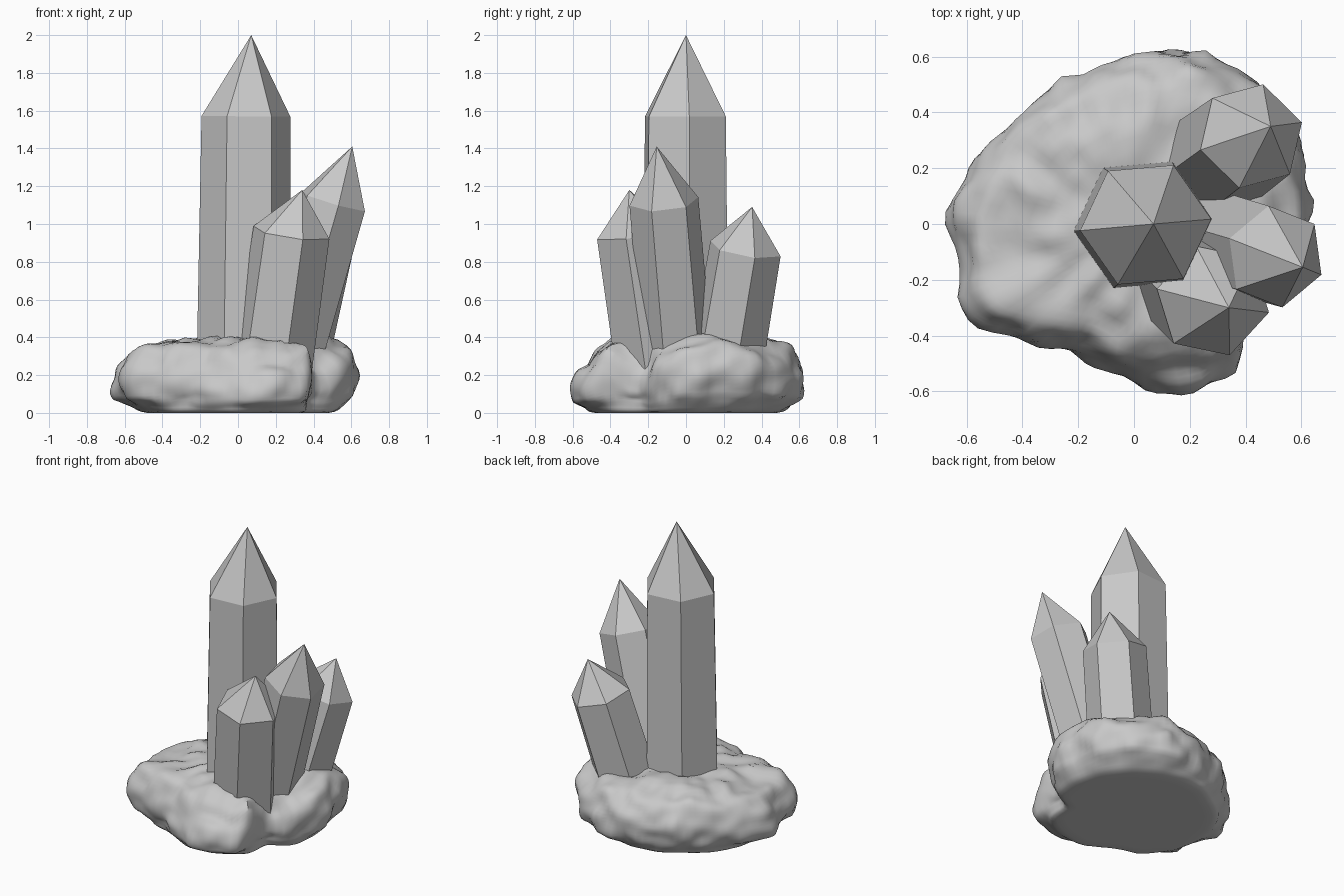
import bpy, bmesh, math
from mathutils import Vector, noise

cube = bpy.data.objects.get("Cube")
if cube:
    bpy.data.objects.remove(cube, do_unlink=True)

stone = bpy.data.materials.new("grey stone")
stone.use_nodes = True
GREY = (0.58, 0.58, 0.58, 1)
stone.diffuse_color = GREY
stone.node_tree.nodes["Principled BSDF"].inputs["Base Color"].default_value = GREY


def finish(bm, name, smooth):
    bmesh.ops.recalc_face_normals(bm, faces=bm.faces)
    for f in bm.faces:
        f.smooth = smooth
    mesh = bpy.data.meshes.new(name)
    bm.to_mesh(mesh)
    bm.free()
    mesh.materials.append(stone)
    obj = bpy.data.objects.new(name, mesh)
    bpy.context.collection.objects.link(obj)
    return obj


def bridge(bm, low, high):
    n = len(low)
    for i in range(n):
        j = (i + 1) % n
        bm.faces.new((low[i], low[j], high[j], high[i]))


def fan(bm, ring, tip):
    for i in range(len(ring)):
        bm.faces.new((ring[i], ring[(i + 1) % len(ring)], tip))


def crystal(name, centre, axis, radius, turn, tip, flare=1.0):
    """Six-sided prism along a leaning axis, with an off-centre pointed top."""
    bm = bmesh.new()
    centre, axis = Vector(centre), Vector(axis)
    root = centre + axis * (0.12 - centre.z)
    side = Vector((1, 0, 0)) - axis * (axis.x / axis.length_squared)
    side.normalize()
    other = axis.normalized().cross(side)

    def ring(c, r):
        angles = [math.radians(turn + 60 * i) for i in range(6)]
        return [bm.verts.new(c + r * (side * math.cos(a) + other * math.sin(a)))
                for a in angles]

    low, high = ring(root, radius * flare), ring(centre, radius)
    bm.faces.new(low)
    bridge(bm, low, high)
    fan(bm, high, bm.verts.new(tip))
    return finish(bm, name, False)


# Crystals
crystal("tall_crystal", (0.042, -0.003, 1.57), (0.008, 0, 1), 0.236, 5, (0.07, 0, 2.0), 1.07)
crystal("front_crystal", (0.283, -0.275, 0.955), (0.14, -0.15, 1), 0.208, -13,
        (0.34, -0.30, 1.18), 1.03)
crystal("left_crystal", (0.507, -0.117, 1.12), (0.29, -0.085, 1), 0.185, -22,
        (0.605, -0.155, 1.41), 1.02)
crystal("back_crystal", (0.42, 0.315, 0.87), (0.23, 0.17, 1), 0.195, 17,
        (0.49, 0.35, 1.09), 1.04)


# Rock base: an outline by angle, swept through a rounded profile
def spline(a, b, c, d, t):
    return b + 0.5 * t * (c - a + t * (2 * a - 5 * b + 4 * c - d
                                       + t * (3 * (b - c) + d - a)))


OUTLINE = [.63, .63, .66, .67, .67, .64, .61, .58, .56, .565, .59, .61,
           .67, .65, .68, .59, .53, .53, .59, .635, .65, .56, .48, .57]
PROFILE = [(.4, 0), (.83, 0), (.92, .04), (.975, .1), (1, .18), (.97, .265),
           (.89, .335), (.76, .37), (.5, .395), (.22, .405)]
STEPS, AROUND = 4, 96


def reach(k):
    i, t = divmod(k * len(OUTLINE) / AROUND, 1)
    return spline(*[OUTLINE[(int(i) + d) % len(OUTLINE)] for d in (-1, 0, 1, 2)], t)


def profile_points():
    last = len(PROFILE) - 1
    for i in range(last):
        quad = [PROFILE[min(max(i + d, 0), last)] for d in (-1, 0, 1, 2)]
        for s in range(STEPS):
            yield [max(0, spline(*c, s / STEPS)) for c in zip(*quad)]
    yield PROFILE[last]


def weather(x, y, z):
    """Tilt the top, lower the front and the gap by the front crystal, roughen."""
    p = Vector((x, y, z))
    rise = min(1, z / 0.3)
    front = rise * min(1, max(0, (-y - 0.4) / 0.15))
    p.z += rise * 0.05 * x - 0.08 * front
    p.y *= 1 - 0.06 * front
    gap = ((x - 0.46) ** 2 + (y + 0.27) ** 2) / 0.012
    p.z -= rise * 0.16 * math.exp(-gap)
    outward = Vector((x, y, 0)) * 0.8 + Vector((0, 0, z - 0.15)) * 3
    outward.normalize()
    rough = 0.03 * noise.noise(p * 5) + 0.03 * noise.noise(p * 10)
    p += outward * rough * min(1, z / 0.08)
    p.z = max(0, p.z)
    return p


bm = bmesh.new()
rings = []
for scale, z in profile_points():
    ring = []
    flat = max(0, 1 - z / 0.08)
    for k in range(AROUND):
        a = math.tau * k / AROUND
        edge = reach(k)
        # the underside is rounder than the overhanging outline
        r = scale * (edge + flat * (min(edge, 0.58) - edge))
        ring.append(bm.verts.new(weather(r * math.cos(a), r * math.sin(a), z)))
    rings.append(ring)
for low, high in zip(rings, rings[1:]):
    bridge(bm, low, high)
bm.faces.new(rings[0])
fan(bm, rings[-1], bm.verts.new((0, 0, 0.405)))
rock = finish(bm, "rock_base", True)
bpy.ops.object.select_all(action='DESELECT')
rock.select_set(True)
bpy.context.view_layer.objects.active = rock
bpy.ops.object.shade_smooth_by_angle(angle=math.radians(45))
